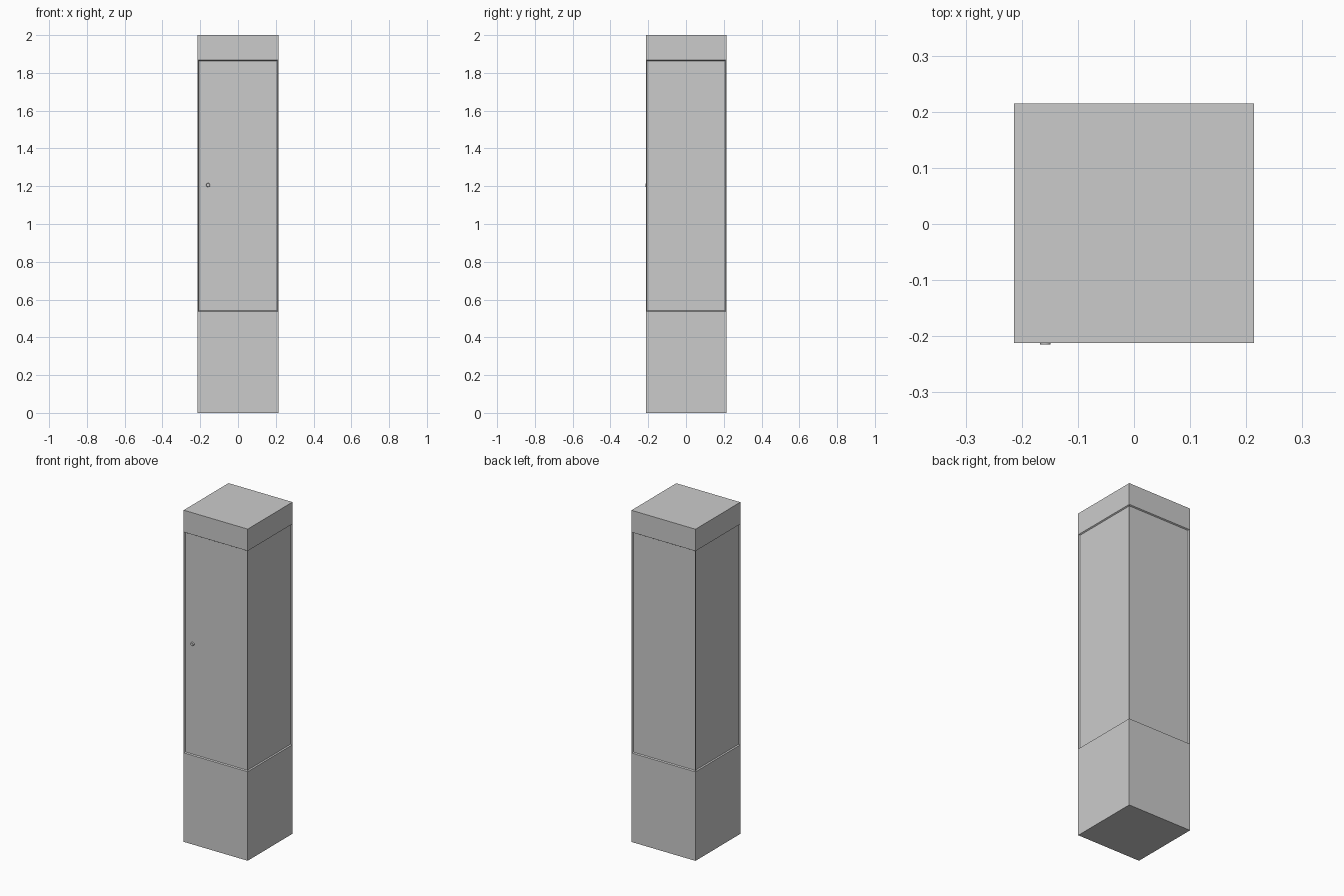
import bpy, bmesh, math
from mathutils import Matrix, Vector

if "Cube" in bpy.data.objects:
    bpy.data.objects.remove(bpy.data.objects["Cube"])

HALF = 0.2135        # half width of the square column
Y_OFF = 0.001        # body sits slightly back because of the lock
Z0, Z1 = 0.538, 1.867  # panel zone
RIM, SLOPE, DEPTH = 0.004, 0.006, 0.007


def finish(bm, name):
    bmesh.ops.recalc_face_normals(bm, faces=bm.faces[:])
    mesh = bpy.data.meshes.new(name)
    bm.to_mesh(mesh)
    bm.free()
    obj = bpy.data.objects.new(name, mesh)
    bpy.context.collection.objects.link(obj)
    return obj


# Column: square box cut at the panel edges, with recessed panels on four sides
bm = bmesh.new()
bmesh.ops.create_cube(bm, size=1, matrix=Matrix.Translation((0, Y_OFF, 1))
                      @ Matrix.Diagonal((2 * HALF, 2 * HALF, 2, 1)))
for z in (Z0 - RIM, Z1 + RIM):
    bmesh.ops.bisect_plane(bm, geom=bm.verts[:] + bm.edges[:] + bm.faces[:],
                           plane_co=Vector((0, 0, z)), plane_no=Vector((0, 0, 1)))
bm.normal_update()
panels = [f for f in bm.faces if abs(f.normal.z) < 0.1
          and Z0 < f.calc_center_median().z < Z1]
# flush rim, then sloped step down to the panel
bmesh.ops.inset_individual(bm, faces=panels, thickness=RIM, depth=0)
bmesh.ops.inset_individual(bm, faces=panels, thickness=SLOPE, depth=-DEPTH)
finish(bm, "column")

# Round door lock on the front panel
bm = bmesh.new()
y_in, y_out = Y_OFF - HALF + DEPTH + 0.002, -HALF - 0.0015
bmesh.ops.create_cone(bm, cap_ends=True, segments=16, radius1=0.011, radius2=0.009,
                      depth=y_in - y_out,
                      matrix=Matrix.Translation((-0.158, (y_in + y_out) / 2, 1.206))
                      @ Matrix.Rotation(math.pi / 2, 4, 'X'))
lock = finish(bm, "door_lock")
bpy.context.view_layer.objects.active = lock
lock.select_set(True)
bpy.ops.object.shade_smooth_by_angle(angle=math.radians(35))
